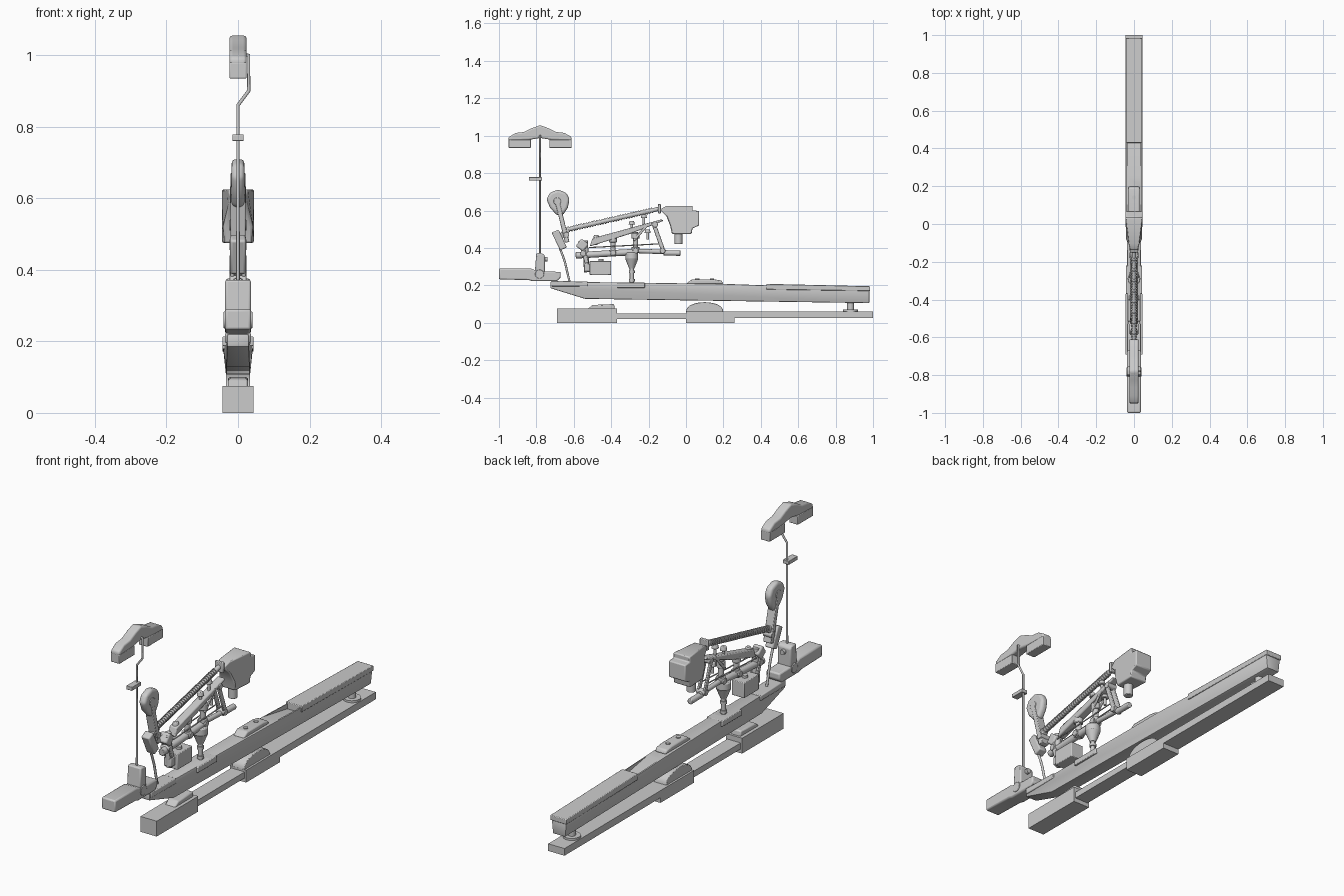
import bpy, bmesh, math
from mathutils import Vector

old = bpy.data.objects.get("Cube")
if old:
    bpy.data.objects.remove(old)

parts = []


def finish(name, bm, bevel=0, segments=2):
    bmesh.ops.recalc_face_normals(bm, faces=bm.faces)
    mesh = bpy.data.meshes.new(name)
    bm.to_mesh(mesh)
    bm.free()
    obj = bpy.data.objects.new(name, mesh)
    bpy.context.collection.objects.link(obj)
    if bevel:
        mod = obj.modifiers.new("Bevel", "BEVEL")
        mod.width, mod.segments = bevel, segments
        mod.limit_method = "ANGLE"
    parts.append(obj)
    return obj


def prism(name, profile, half, bevel=0, segments=2, x=0, shape=None):
    """Extrude a side (y, z) profile across x; shape(y, z) scales the width."""
    bm = bmesh.new()
    shape = shape or (lambda y, z: 1)
    sides = [[bm.verts.new((x + s * half * shape(y, z), y, z)) for y, z in profile]
             for s in (-1, 1)]
    for side in sides:
        bm.faces.new(side)
    for i in range(len(profile)):
        j = (i + 1) % len(profile)
        bm.faces.new((sides[0][i], sides[0][j], sides[1][j], sides[1][i]))
    return finish(name, bm, bevel, segments)


def box(name, y0, y1, z0, z1, half, bevel=0, x=0):
    return prism(name, [(y0, z0), (y1, z0), (y1, z1), (y0, z1)], half, bevel, x=x)


def rod(name, a, b, r1, r2=None, x=0, sides=16, bevel=0):
    """Round bar between two (y, z) points."""
    a, b = Vector((x, *a)), Vector((x, *b))
    bm = bmesh.new()
    bmesh.ops.create_cone(bm, cap_ends=True, segments=sides, radius1=r1,
                          radius2=r1 if r2 is None else r2, depth=(b - a).length)
    obj = finish(name, bm, bevel)
    obj.location = (a + b) / 2
    obj.rotation_euler = (b - a).to_track_quat("Z", "Y").to_euler()
    return obj


def bar(name, a, b, thick, half, bevel=0.003, x=0):
    """Flat bar between two (y, z) points."""
    a, b = Vector(a), Vector(b)
    n = (b - a).orthogonal().normalized() * thick / 2
    return prism(name, [a - n, b - n, b + n, a + n], half, bevel, x=x)


def axle(name, y, z, radius, half):
    """Short pin lying across x."""
    bm = bmesh.new()
    bmesh.ops.create_cone(bm, cap_ends=True, segments=20, radius1=radius,
                          radius2=radius, depth=2 * half)
    obj = finish(name, bm, 0.002)
    obj.location, obj.rotation_euler = (0, y, z), (0, math.pi / 2, 0)


def tube(name, points, radius, spline="POLY"):
    curve = bpy.data.curves.new(name, "CURVE")
    curve.dimensions = "3D"
    curve.bevel_depth, curve.bevel_resolution, curve.use_fill_caps = radius, 3, True
    s = curve.splines.new(spline)
    s.points.add(len(points) - 1)
    for p, co in zip(s.points, points):
        p.co = (*co, 1)
    if spline == "NURBS":
        s.use_endpoint_u, s.order_u = True, 3
    obj = bpy.data.objects.new(name, curve)
    bpy.context.collection.objects.link(obj)


# Ground rail
box("rail_front_block", -.69, -.37, 0, .075, .044)
prism("rail_front_pad", [(-.53, .07), (-.38, .07), (-.385, .1), (-.5, .095)], .028, .006)
box("rail_link", -.38, .01, .02, .05, .036)
box("rail_middle_block", 0, .26, 0, .06, .044)
box("rail_rear", .25, 1, .025, .06, .044)
prism("rail_hump", [(.1 - .1 * math.cos(math.pi * i / 14),
                     .055 + .055 * math.sin(math.pi * i / 14) ** .8) for i in range(15)],
      .034, .003)
rod("foot_pad", (.88, .058), (.88, .07), .04, sides=24)
rod("foot_stem", (.88, .07), (.88, .12), .018)

# Main beam with a channel in its top
beam = prism("main_beam", [(-.725, .185), (-.54, .128), (.98, .105), (.98, .175),
                           (.43, .2), (.2, .208), (-.725, .22)], .041, .005,
             shape=lambda y, z: .82 if z < .15 else (.75 if y < -.7 else 1))
cutter = prism("channel_cutter", [(.2, .215), (.43, .175), (.43, .23), (.2, .23)], .034)
parts.remove(cutter)
cutter.hide_render = True
cut = beam.modifiers.new("Channel", "BOOLEAN")
cut.operation, cut.object, cut.solver = "DIFFERENCE", cutter, "EXACT"
bpy.context.view_layer.objects.active = beam
for mod in list(beam.modifiers):
    bpy.ops.object.modifier_apply(modifier=mod.name)
bpy.data.objects.remove(cutter)
prism("beam_rear_cap", [(.43, .178), (.985, .17), (.985, .195), (.43, .208)], .043, .003)
prism("beam_nose_cap", [(-.72, .195), (-.525, .195), (-.525, .22), (-.72, .224)], .036, .004)
box("beam_collar", -.37, -.22, .187, .214, .043, .003)
prism("beam_top_pad", [(0, .208), (.2, .208), (.19, .226), (.15, .232), (.03, .232)],
      .03, .006)
for y in (.06, .14):
    rod("pad_button", (y, .228), (y, .236), .011)

# Front tray, clamp and tall rod
prism("tray", [(-1, .232), (-.84, .228), (-.82, .222), (-.69, .222), (-.67, .24), (-.67, .272),
               (-.79, .275), (-.83, .29), (-1, .29)], .037, .007)
prism("rod_clamp", [(-.81, .25), (-.755, .25), (-.755, .36), (-.77, .372), (-.8, .372)],
      .036, .006)
axle("clamp_pin", -.783, .26, .024, .04)
rod("clamp_knob", (-.76, .34), (-.74, .34), .012)
tube("tall_rod", [(0, -.78, .25), (0, -.78, .86), (.03, -.78, .9),
                  (.03, -.78, 1), (.015, -.78, 1)], .005)
box("rod_clip", -.84, -.77, .76, .778, .016, .002)

# Winged head on the rod
wing = [(-.17, .972), (-.168, .993), (-.13, 1.015), (-.085, 1.02), (-.045, 1.04), (0, 1.056)]
prism("rod_head", wing + [(-y, z) for y, z in wing[-2::-1]] + [(.06, .978), (0, .988), (-.06, .978)],
      .024, .008, 3).location.y = -.78
for s in (-1, 1):
    y = -.78 + s * .109
    box("head_pad", y - .06, y + .06, .935, .98, .024, .003)

# Paddle, its arm and cable
prism("paddle", [(-.746, .66), (-.728, .695), (-.685, .712), (-.64, .695), (-.622, .66),
                 (-.632, .615), (-.658, .575), (-.69, .575), (-.727, .615)], .018, .014, 4)
axle("paddle_boss", -.688, .65, .02, .021)
bar("paddle_arm", (-.69, .655), (-.635, .43), .024, .021)
bar("paddle_link", (-.7, .49), (-.655, .395), .04, .022, .006)
bar("arm_bridge", (-.68, .45), (-.63, .5), .03, .014)
tube("cable", [(0, -.675, .4), (0, -.65, .34), (0, -.635, .27), (0, -.62, .21)],
     .006, "NURBS")

# Ribbed upper shaft
low, high = Vector((-.64, .497)), Vector((-.14, .61))
rod("upper_shaft", low, high, .011)
step = (high - low) / 36
for i in range(1, 34):
    c = low + step * i
    rod("shaft_rib", c - step * .25, c + step * .25, .015, sides=12)
box("shaft_flange", -.15, -.135, .585, .635, .022, .003)

# Rear head housing
prism("rear_housing", [(-.14, .605), (-.105, .625), (.035, .625), (.035, .6), (.07, .598),
                       (.07, .52), (.035, .505), (.03, .475), (-.075, .475), (-.085, .52),
                       (-.105, .57)], .045, .005,
      shape=lambda y, z: .45 if y < -.12 else (.65 if y < -.1 else (.85 if y < 0 else 1)))
rod("housing_knob", (-.04, .48), (-.04, .42), .021, bevel=.003)

# Linkage bars
prism("thigh_bar", [(-.515, .408), (-.5, .452), (-.36, .49), (-.13, .553), (-.12, .545),
                    (-.3, .475)], .02, .005)
rod("lower_bar_front", (-.59, .36), (-.28, .378), .017, bevel=.003)
rod("lower_bar_rear", (-.29, .385), (-.1, .378), .012)
rod("lower_handle", (-.12, .373), (-.03, .372), .014, bevel=.003)
for x in (-.016, .016):
    rod("side_wire", (-.52, .402), (-.14, .422), .003, x=x, sides=8)
    bar("rear_strut", (-.175, .535), (-.12, .38), .022, .005, x=x)
    bar("front_strut", (-.565, .44), (-.53, .32), .022, .005, x=x)
    bar("inner_strut", (-.28, .44), (-.2, .53), .014, .004, x=x)

# Linkage columns, collars and pins
bar("front_head", (-.575, .43), (-.535, .4), .05, .024, .008)
rod("front_column", (-.54, .44), (-.53, .27), .015)
box("column_bracket", -.545, -.51, .275, .315, .02, .003)
for y, z0, z1 in ((-.39, .355, .465), (-.27, .37, .485)):
    rod("linkage_column", (y, z0), (y, z1), .014)
    for z in (z0 + .02, z1 - .02):
        rod("column_collar", (y, z - .015), (y, z + .015), .021, bevel=.003)
for y, z in ((-.55, .37), (-.39, .375), (-.27, .385), (-.165, .525), (-.125, .385), (-.64, .47)):
    axle("joint_pin", y, z, .015, .024)
for y, z in ((-.48, .455), (-.29, .53), (-.225, .565), (-.205, .485)):
    rod("knob_stem", (y, z - .04), (y, z), .007)
    rod("knob_cap", (y, z - .006), (y, z + .014), .017, .012, bevel=.003)

# Counterweight and centre post
box("counterweight", -.515, -.4, .255, .33, .034, .003)
rod("weight_button", (-.455, .328), (-.455, .342), .014)
rod("centre_post", (-.29, .2), (-.29, .32), .011)
rod("post_cone", (-.29, .29), (-.29, .34), .014, .034)
rod("post_cup", (-.29, .338), (-.29, .375), .034, bevel=.005)
for z in (.22, .265):
    rod("post_ring", (-.29, z), (-.29, z + .014), .016)

# Smooth the rounded parts while keeping edges crisp
bpy.ops.object.select_all(action="DESELECT")
for obj in parts:
    obj.select_set(True)
bpy.context.view_layer.objects.active = beam
bpy.ops.object.shade_smooth_by_angle(angle=math.radians(35))
